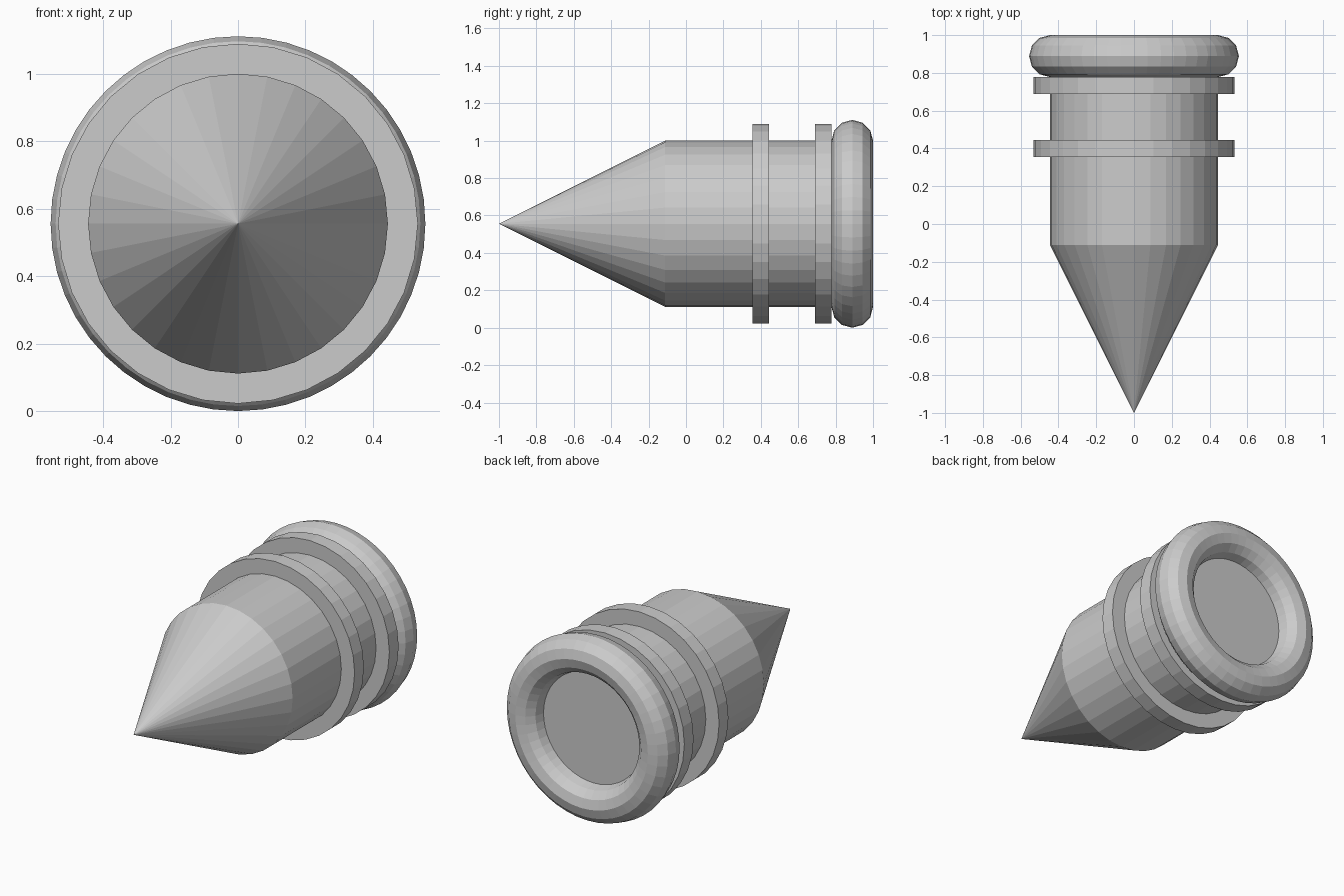
import bpy
from math import pi

if "Cube" in bpy.data.objects:
    bpy.data.objects.remove(bpy.data.objects["Cube"])

U = 2 / 2.25            # design unit: cone 1 + body 1 + ring 0.25 long
AXIS_Z = 0.625 * U      # outer ring rests on the ground
TURN = (pi / 2, 0, 0)   # local +z points to the front (-y)


def drum(name, radius, y0, y1):
    bpy.ops.mesh.primitive_cylinder_add(
        vertices=32, radius=radius, depth=y1 - y0,
        location=(0, (y0 + y1) / 2, AXIS_Z), rotation=TURN)
    bpy.context.object.name = name


# Pointed nose
bpy.ops.mesh.primitive_cone_add(
    vertices=32, radius1=0.5 * U, radius2=0, depth=U, end_fill_type='NOTHING',
    location=(0, -1 + U / 2, AXIS_Z), rotation=TURN)
bpy.context.object.name = "nose_cone"

# Main body, closing the hole of the rear ring at its middle
drum("body", 0.5 * U, -1 + U, 1 - 0.125 * U)

# Two raised bands
for i, y in enumerate((0.40, 0.733)):
    drum(f"band_{i + 1}", 0.6 * U, y - 0.05 * U, y + 0.05 * U)

# Rounded rear ring
bpy.ops.mesh.primitive_torus_add(
    major_segments=48, minor_segments=12,
    major_radius=0.5 * U, minor_radius=0.125 * U,
    location=(0, 1 - 0.125 * U, AXIS_Z), rotation=TURN)
bpy.context.object.name = "rear_ring"
